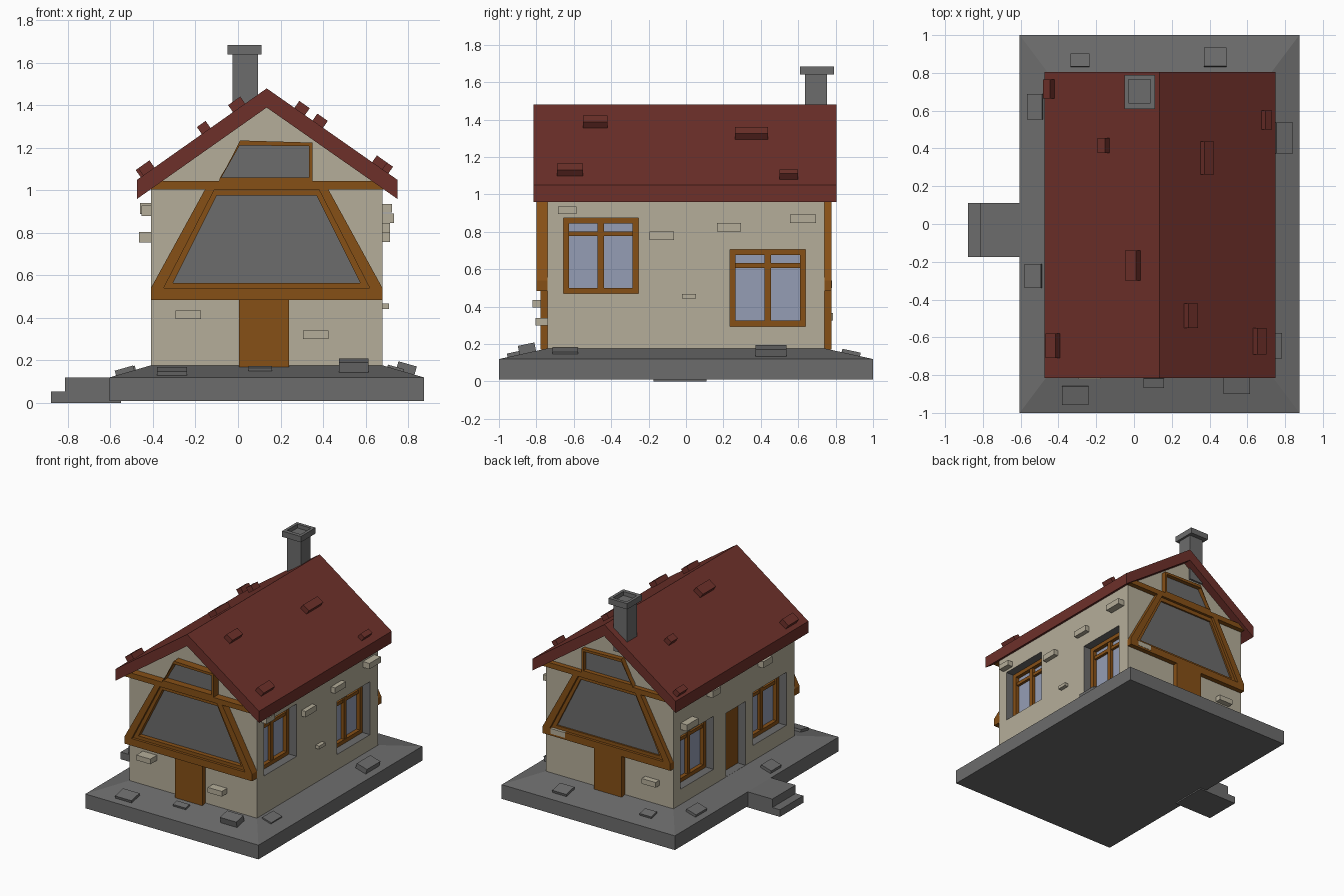
import bpy, bmesh, math
from mathutils import Matrix, Vector

if "Cube" in bpy.data.objects:
    bpy.data.objects.remove(bpy.data.objects["Cube"])


def material(name, rgb):
    m = bpy.data.materials.new(name)
    m.diffuse_color = (*rgb, 1)
    m.use_nodes = True
    m.node_tree.nodes["Principled BSDF"].inputs["Base Color"].default_value = m.diffuse_color
    return m


CREAM = material("plaster", (0.46, 0.42, 0.32))
RED = material("roof_red", (0.155, 0.03, 0.023))
WOOD = material("timber", (0.24, 0.08, 0.008))
GLASS = material("glass", (0.30, 0.34, 0.46))
STONE = material("stone", (0.15, 0.15, 0.15))
CX = 0.135          # centre line of the house


def finish(name, bm, mat):
    bmesh.ops.recalc_face_normals(bm, faces=bm.faces)
    me = bpy.data.meshes.new(name)
    bm.to_mesh(me)
    bm.free()
    me.materials.append(mat)
    ob = bpy.data.objects.new(name, me)
    bpy.context.collection.objects.link(ob)
    return ob


def add_box(bm, x0, x1, y0, y1, z0, z1):
    c = Vector(((x0 + x1) / 2, (y0 + y1) / 2, (z0 + z1) / 2))
    size = Matrix.Diagonal((abs(x1 - x0), abs(y1 - y0), abs(z1 - z0), 1))
    bmesh.ops.create_cube(bm, size=1, matrix=Matrix.Translation(c) @ size)


def boxes(name, mat, *dims):
    bm = bmesh.new()
    for d in dims:
        add_box(bm, *d)
    return finish(name, bm, mat)


def tilted(name, mat, loc, size, ax=0, ay=0):
    bm = bmesh.new()
    bmesh.ops.create_cube(bm, size=1, matrix=Matrix.Translation(loc)
                          @ Matrix.Rotation(ay, 4, 'Y') @ Matrix.Rotation(ax, 4, 'X')
                          @ Matrix.Diagonal((*size, 1)))
    return finish(name, bm, mat)


def prism(name, mat, pts, y0, y1, hole=None):
    """Extrude an xz outline along y, optionally as a ring around a hole."""
    bm = bmesh.new()
    loop = lambda p, y: [bm.verts.new((x, y, z)) for x, z in p]
    n = len(pts)
    a, b = loop(pts, y0), loop(pts, y1)
    rings = [(a, b)]
    if hole:
        c, d = loop(hole, y0), loop(hole, y1)
        rings += [(c, d), (a, c), (b, d)]
    else:
        bm.faces.new(a)
        bm.faces.new(b)
    for p, q in rings:
        for i in range(n):
            j = (i + 1) % n
            bm.faces.new((p[i], p[j], q[j], q[i]))
    return finish(name, bm, mat)


def flip(pts):
    return [(2 * CX - x, z) for x, z in pts]


# Stone base with sloping top
bm = bmesh.new()
prev = None
for x0, x1, y, z in ((-.605, .875, 1, .01), (-.605, .875, 1, .12), (-.41, .68, .74, .177)):
    ring = [bm.verts.new(v) for v in ((x0, -y, z), (x1, -y, z), (x1, y, z), (x0, y, z))]
    if prev:
        for i in range(4):
            bm.faces.new((prev[i], prev[(i + 1) % 4], ring[(i + 1) % 4], ring[i]))
    else:
        bm.faces.new(ring)
    prev = ring
bm.faces.new(prev)
finish("stone_base", bm, STONE)

# Entrance steps
prism("entrance_steps", STONE, [(-.88, 0), (-.55, 0), (-.55, .12), (-.815, .12), (-.815, .055), (-.88, .055)],
      -.175, .11)

# Walls, with recesses cut for the side windows and the side door
walls = prism("walls", CREAM, [(-.41, .15), (.68, .15), (.68, 1.015), (CX, 1.40), (-.41, 1.015)], -.74, .74)
WINDOWS = [(1, -.655, -.255, .47, .875), (1, .235, .64, .295, .705),
           (-1, .25, .655, .295, .705), (-1, -.64, -.235, .295, .705)]
DOOR = (-.14, .10, .178, .67)


def wall_x(side, depth):
    return .68 - depth if side > 0 else -.41 + depth


cutter = boxes("recess_cutter", STONE,
               *[(wall_x(s, -.05), wall_x(s, .11), a, b, c, d) for s, a, b, c, d in WINDOWS],
               (wall_x(-1, -.05), wall_x(-1, .11), *DOOR))
cutter.hide_render = True
mod = walls.modifiers.new("recesses", 'BOOLEAN')
mod.object = cutter
mod.solver = 'EXACT'
mod.material_mode = 'TRANSFER'
bpy.context.view_layer.objects.active = walls
bpy.ops.object.modifier_apply(modifier=mod.name)
bpy.data.objects.remove(cutter)

# Side windows: frame, mullion, transom and glass
for k, (s, a, b, c, d) in enumerate(WINDOWS):
    x0, x1, w = wall_x(s, .065), wall_x(s, .11), .03
    m, t = (a + b) / 2, d - .085
    boxes(f"window_frame_{k}", WOOD,
          (x0, x1, a, a + w, c, d), (x0, x1, b - w, b, c, d),
          (x0, x1, a + w, b - w, c, c + w), (x0, x1, a + w, b - w, d - w, d),
          (wall_x(s, .07), x1, m - .017, m + .017, c + w, d - w),
          (wall_x(s, .075), x1, a + w, b - w, t - .013, t + .013))
    boxes(f"window_glass_{k}", GLASS, (wall_x(s, .095), x1, a + w, b - w, c + w, d - w))
boxes("side_door", WOOD, (wall_x(-1, .065), wall_x(-1, .11), *DOOR))

# Timber gables, front and back
side_beam = [(-.41, .54), (-.35, .54), (-.11, 1.005), (-.155, 1.005)]
frame_out = [(-.35, .54), (.62, .54), (.38, 1.005), (-.11, 1.005)]
frame_in = [(-.305, .565), (.575, .565), (.37, .975), (-.10, .975)]
attic_out = [(-.09, 1.04), (.35, 1.04), (.35, 1.225), (.01, 1.235)]
attic_in = [(-.085, 1.06), (.333, 1.06), (.333, 1.208), (.008, 1.212)]
for s, tag, out in ((-1, "front", .80), (1, "back", .778)):
    y, w = s * out, s * .735
    boxes(f"{tag}_door", WOOD, (.005, .24, s * .73, s * .778, .17, .49))
    boxes(f"{tag}_sill_beam", WOOD, (-.41, .68, w, y, .485, .54))
    boxes(f"{tag}_tie_beam", WOOD, (-.42, .69, w, y, 1.005, 1.045))
    prism(f"{tag}_left_brace", WOOD, side_beam, w, y)
    prism(f"{tag}_right_brace", WOOD, flip(side_beam), w, y)
    prism(f"{tag}_window_frame", WOOD, frame_out, w, s * (out - .02), frame_in)
    prism(f"{tag}_window_pane", STONE, frame_in, w, s * .745)
    prism(f"{tag}_attic_frame", WOOD, attic_out, w, y, attic_in)
    prism(f"{tag}_attic_pane", STONE, attic_in, w, s * .745)

# Roof
prism("roof", RED, [(-.475, .96), (CX, 1.39), (.75, .96), (.75, 1.05), (CX, 1.48), (-.475, 1.05)],
      -.815, .805)

# Loose roof tiles: x, y, width, length
PITCH = math.atan(.43 / .612)
for k, (x, y, w, l) in enumerate([
        (-.44, .715, .045, .10), (-.15, .415, .05, .08), (.005, -.22, .07, .16), (-.42, -.645, .065, .13),
        (.375, .35, .06, .175), (.69, .55, .04, .10), (.29, -.485, .06, .13), (.655, -.62, .06, .14)]):
    z = 1.48 - abs(x - CX) * .43 / .612
    tilted(f"roof_tile_{k}", RED, (x, y, z), (w, l, .08), ay=math.copysign(PITCH, x - CX))

# Chimney with hollow cap
boxes("chimney_stack", STONE, (-.025, .093, .635, .755, 1.27, 1.65))
boxes("chimney_cap", STONE, (-.05, .11, .61, .64, 1.65, 1.685), (-.05, .11, .765, .79, 1.65, 1.685),
      (-.05, -.028, .64, .765, 1.65, 1.685), (.088, .11, .64, .765, 1.65, 1.685),
      (-.05, .11, .61, .79, 1.64, 1.655))

# Raised stones on the base: x, y, z, width, length, height
for k, (x, y, z, w, l, h) in enumerate([
        (-.285, .865, .145, .10, .07, .04), (.43, .88, .14, .12, .10, .05),
        (-.52, .62, .14, .085, .135, .05), (-.53, -.275, .14, .09, .125, .05),
        (.79, .455, .155, .09, .165, .06), (.74, -.645, .155, .08, .135, .03),
        (-.31, -.905, .14, .14, .10, .04), (.105, -.84, .155, .11, .05, .03),
        (.545, -.85, .175, .14, .09, .05)]):
    on_end = abs(y) > .76
    tilted(f"base_stone_{k}", STONE, (x, y, z), (w, l, h),
           ax=-math.copysign(.21, y) if on_end else 0,
           ay=0 if on_end else math.copysign(.28, x - CX))

# Raised bricks on the side walls: side, y, z, length, height, projection
for k, (s, y, z, l, h, p) in enumerate([
        (1, -.635, .915, .10, .04, .045), (1, -.13, .78, .13, .045, .035), (1, .23, .825, .13, .045, .035),
        (1, .625, .87, .14, .045, .055), (1, .015, .455, .075, .025, .03),
        (-1, .58, .78, .14, .05, .055), (-1, .28, .915, .10, .05, .05), (-1, -.35, .905, .11, .05, .045)]):
    boxes(f"side_brick_{k}", CREAM,
          (wall_x(s, .02), wall_x(s, -p), y - l / 2, y + l / 2, z - h / 2, z + h / 2))

# Raised bricks on the front and back walls
for k, (s, x, z, p) in enumerate([(-1, -.235, .415, .08), (-1, .365, .32, .065),
                                  (1, .55, .52, .04), (1, -.23, .345, .045)]):
    boxes(f"end_brick_{k}", CREAM, (x - .06, x + .06, s * .72, s * (.74 + p), z - .02, z + .02))
